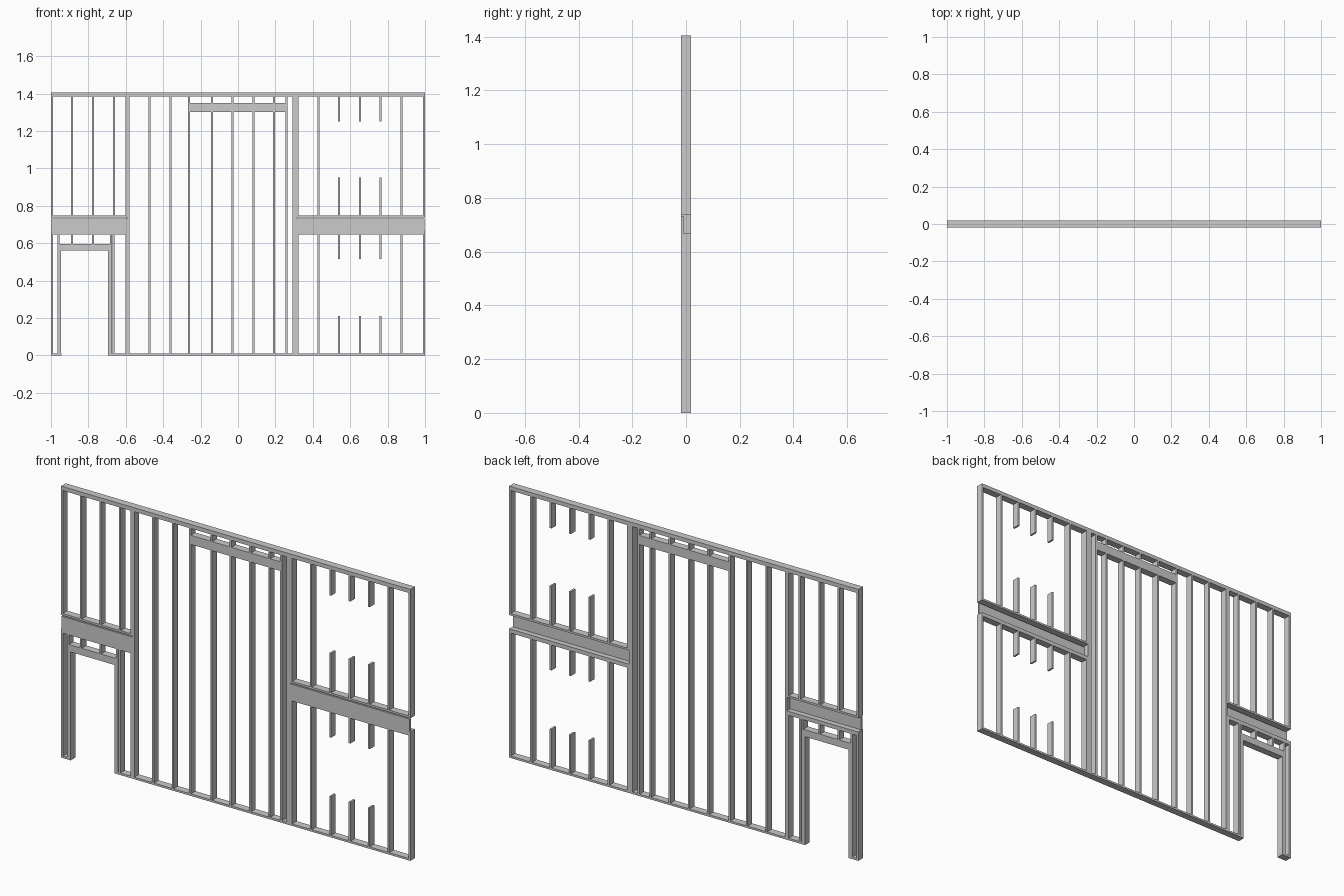
import bpy, bmesh

if "Cube" in bpy.data.objects:
    bpy.data.objects.remove(bpy.data.objects["Cube"])

T = 0.0103          # lumber thickness
D = 0.0189          # half of wall depth
TOP = 1.405         # overall height
LOW = 0.667         # top of lower storey
UP = 0.7377         # bottom of upper storey
XL, XR = -0.591, 0.313   # joints between wall panels


def boards(name, boxes):
    """One object made of boxes (x0, x1, z0, z1[, y0, y1])."""
    bm = bmesh.new()
    for b in boxes:
        x0, x1, z0, z1 = b[:4]
        y0, y1 = b[4:] if len(b) > 4 else (-D, D)
        for v in bmesh.ops.create_cube(bm, size=1)['verts']:
            v.co = ((x0, x1)[v.co.x > 0], (y0, y1)[v.co.y > 0], (z0, z1)[v.co.z > 0])
    me = bpy.data.meshes.new(name)
    bm.to_mesh(me)
    bm.free()
    ob = bpy.data.objects.new(name, me)
    bpy.context.collection.objects.link(ob)


def studs(name, xs, z0, z1):
    boards(name, [(x - T / 2, x + T / 2, z0, z1) for x in xs])


def plates(name, x0, x1, z0, z1, bottom=True):
    """Double top plate and optional single bottom plate."""
    b = [(x0, x1, z1 - T, z1), (x0, x1, z1 - 2 * T, z1 - T)]
    if bottom:
        b.append((x0, x1, z0, z0 + T))
    boards(name, b)


H = T / 2
# Tall middle panel
plates("middle_plates", XL, XR, 0, TOP)
infill = [-0.14, -0.029, 0.082, 0.192]
HB, HT = 1.302, 1.349
studs("middle_studs", [XL + H, -0.473, -0.361, -0.262, 0.259, XR - 3 * H, XR - H], T, TOP - 2 * T)
studs("middle_infill_studs", infill, T, HB)
studs("middle_header_cripples", infill, HT, TOP - 2 * T)
boards("middle_header", [(-0.262 + H, 0.259 - H, HB, HT)])

# Right panels, two storeys with window openings
window = [0.541, 0.652, 0.762]
for name, z0, z1, sill, head in (("lower", 0, LOW, 0.211, 0.516),
                                 ("upper", UP, TOP, 0.952, 1.251)):
    plates(f"right_{name}_plates", XR, 1, z0, z1)
    studs(f"right_{name}_studs", [XR + H, 0.43, 0.874, 1 - H], z0 + T, z1 - 2 * T)
    studs(f"right_{name}_sill_cripples", window, z0 + T, sill)
    studs(f"right_{name}_head_cripples", window, head, z1 - 2 * T)

# Left upper panel
plates("left_upper_plates", -1, XL, UP, TOP)
studs("left_upper_studs", [-1 + H, -0.887, -0.776, -0.664, XL - H], UP + T, TOP - 2 * T)

# Left lower panel with door opening
plates("left_lower_plates", -1, XL, 0, LOW, bottom=False)
boards("left_lower_bottom_plates", [(-1, -0.945, 0, T), (-0.695, XL, 0, T)])
studs("left_lower_studs", [-1 + H, -0.9605, -0.6795, -0.666, XL - H], T, LOW - 2 * T)
studs("door_jack_studs", [-0.9502, -0.6898], T, 0.561)
boards("door_header", [(-0.9553, -0.6847, 0.561, 0.597)])
studs("door_cripples", [-0.887, -0.776], 0.597, LOW - 2 * T)

# Rim joists between storeys, flush with the front
boards("rim_joists", [(-0.997, XL, LOW, LOW + 0.0655, -D, -D + T),
                      (XR, 0.996, LOW, LOW + 0.0655, -D, -D + T)])
